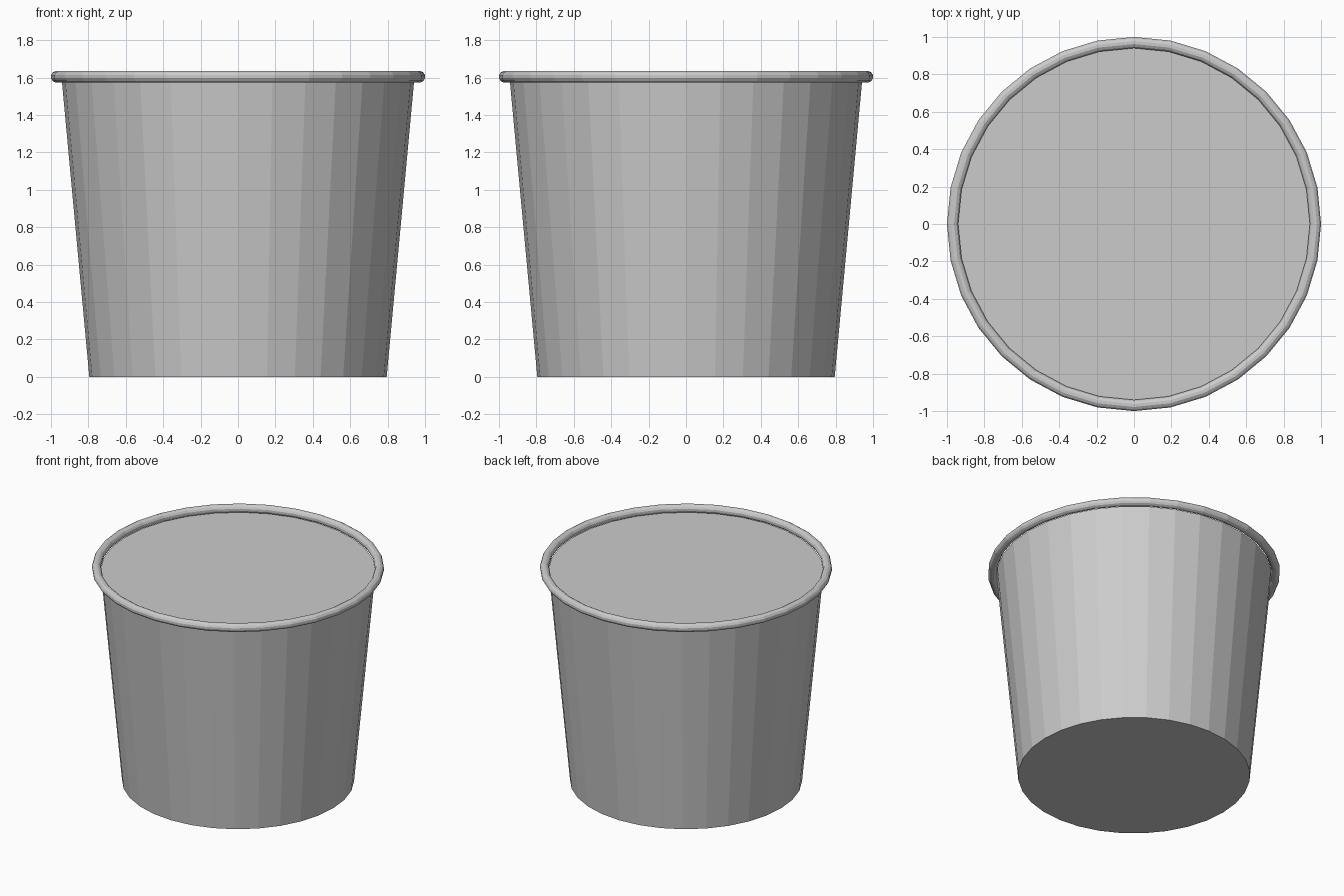
import bpy, bmesh, math

SIDES = 32

cube = bpy.data.objects.get("Cube")
if cube:
    bpy.data.objects.remove(cube, do_unlink=True)

grey = bpy.data.materials.new("plain_grey")
grey.use_nodes = True
grey.diffuse_color = (0.6, 0.6, 0.6, 1)
grey.node_tree.nodes["Principled BSDF"].inputs["Base Color"].default_value = (0.6, 0.6, 0.6, 1)


def lathe(name, profile, closed=False, cap_first=False, cap_last=False):
    """Revolve (radius, height) points about z into a flat-shaded object."""
    bm = bmesh.new()
    rings = []
    for r, z in profile:
        ring = []
        for i in range(SIDES):
            a = math.tau * i / SIDES
            ring.append(bm.verts.new((r * math.cos(a), r * math.sin(a), z)))
        rings.append(ring)
    pairs = list(zip(rings, rings[1:]))
    if closed:
        pairs.append((rings[-1], rings[0]))
    for low, high in pairs:
        for i in range(SIDES):
            j = (i + 1) % SIDES
            bm.faces.new((low[i], low[j], high[j], high[i]))
    if cap_first:
        bm.faces.new(rings[0][::-1])
    if cap_last:
        bm.faces.new(rings[-1])
    mesh = bpy.data.meshes.new(name)
    bm.to_mesh(mesh)
    bm.free()
    mesh.materials.append(grey)
    obj = bpy.data.objects.new(name, mesh)
    bpy.context.collection.objects.link(obj)
    return obj


# Tapered tub wall with its base and the recessed lid
lathe("tub_body", [(0.795, 0), (0.942, 1.585)], cap_first=True, cap_last=True)

# Rolled rim around the mouth
roll = []
for k in range(12):
    a = math.tau * (k + 0.5) / 12
    roll.append((0.97 + 0.031 * math.cos(a), 1.605 + 0.031 * math.sin(a)))
lathe("rolled_rim", roll, closed=True)
